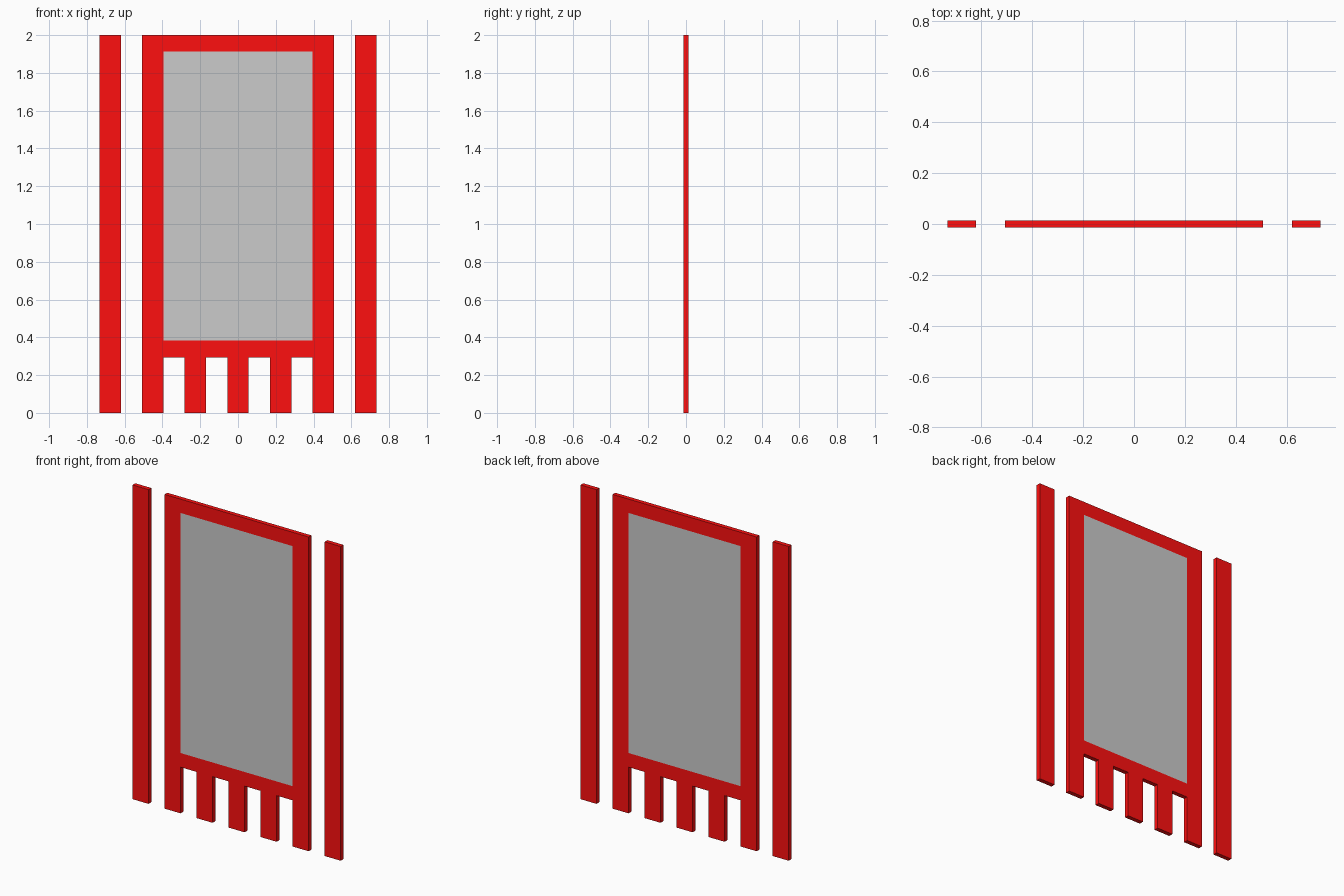
import bpy, bmesh

if "Cube" in bpy.data.objects:
    bpy.data.objects.remove(bpy.data.objects["Cube"])

W = 0.1128           # bar width, also the gap between bars
T = 0.0138           # half thickness
RAIL_LOW, PANEL_LOW, PANEL_TOP, TOP = 0.294, 0.384, 1.912, 2.0

red = bpy.data.materials.new("red")
red.diffuse_color = (1.0, 0.005, 0.005, 1.0)
red.use_nodes = True
red.node_tree.nodes["Principled BSDF"].inputs["Base Color"].default_value = red.diffuse_color


def slab(name, cells, material=None):
    """Extrude a set of front-view rectangles (x0, x1, z0, z1) into one flat slab."""
    bm = bmesh.new()
    for x0, x1, z0, z1 in cells:
        bm.faces.new([bm.verts.new((x, -T, z))
                      for x, z in ((x0, z0), (x1, z0), (x1, z1), (x0, z1))])
    bmesh.ops.remove_doubles(bm, verts=bm.verts, dist=1e-5)
    front = bm.faces[:]
    ext = bmesh.ops.extrude_face_region(bm, geom=front, use_keep_orig=True)
    back = [v for v in ext["geom"] if isinstance(v, bmesh.types.BMVert)]
    bmesh.ops.translate(bm, verts=back, vec=(0, 2 * T, 0))
    bmesh.ops.recalc_face_normals(bm, faces=bm.faces)
    mesh = bpy.data.meshes.new(name)
    bm.to_mesh(mesh)
    bm.free()
    obj = bpy.data.objects.new(name, mesh)
    bpy.context.collection.objects.link(obj)
    if material:
        mesh.materials.append(material)
    return obj


# Frame columns, numbered -4..4, each one bar wide
cells = []
for i in range(-4, 5):
    x0, x1 = (i - 0.5) * W, (i + 0.5) * W
    if i % 2 == 0:                                   # legs
        cells.append((x0, x1, 0, RAIL_LOW))
    cells.append((x0, x1, RAIL_LOW, PANEL_LOW))      # bottom rail
    cells.append((x0, x1, PANEL_TOP, TOP))           # top rail
    if abs(i) == 4:                                  # side stiles
        cells.append((x0, x1, PANEL_LOW, PANEL_TOP))
slab("frame_with_legs", cells, red)

# Grey panel, flush with the frame
slab("panel", [(-3.5 * W, 3.5 * W, PANEL_LOW, PANEL_TOP)])

# Free-standing bars on both sides
for side, c in (("left", -6), ("right", 6)):
    slab(side + "_bar", [((c - 0.5) * W, (c + 0.5) * W, 0, TOP)], red)
